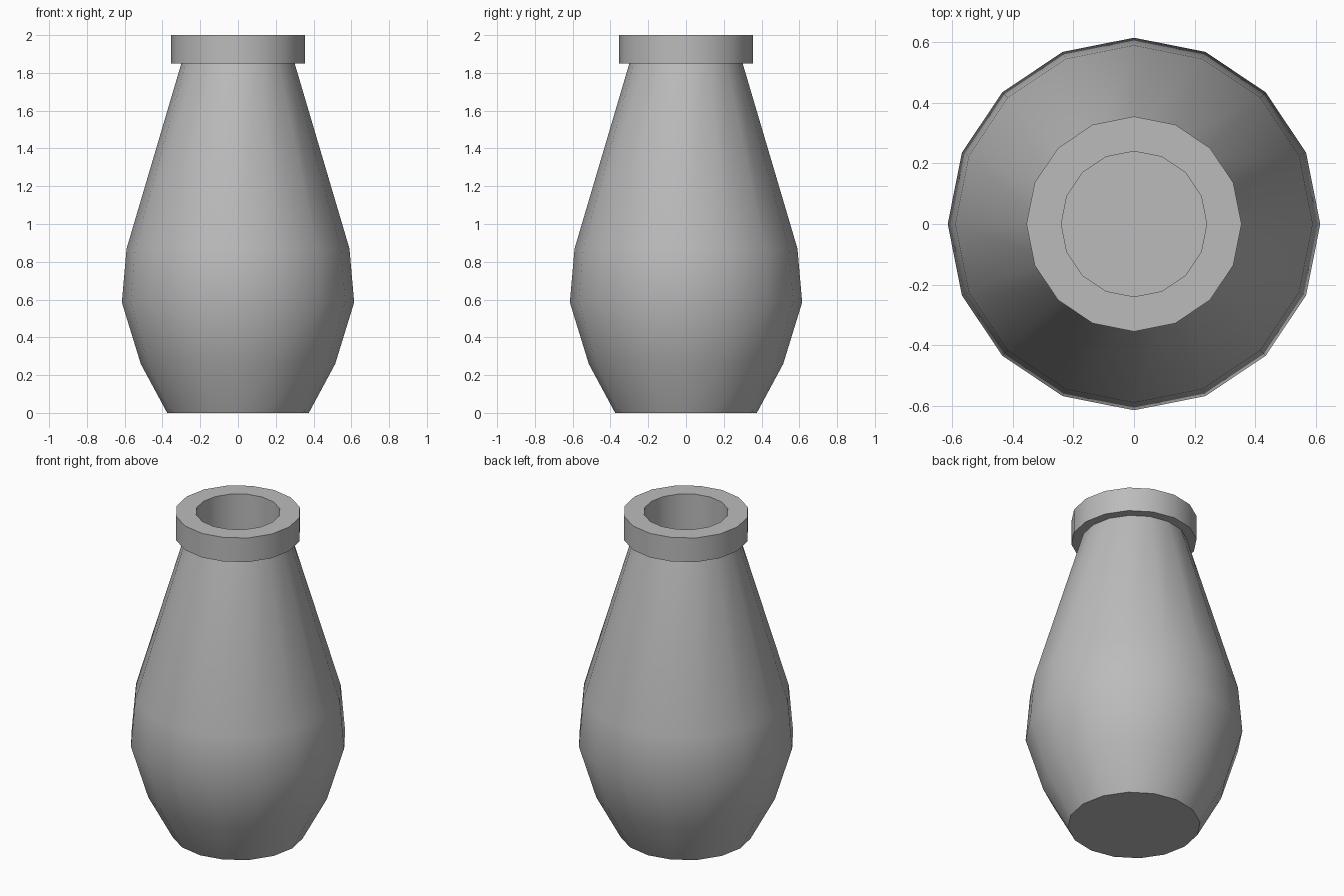
import bpy
import bmesh
from math import cos, sin, tau, radians

SIDES = 16

cube = bpy.data.objects.get("Cube")
if cube:
    bpy.data.objects.remove(cube, do_unlink=True)

# Single plain grey finish
grey = bpy.data.materials.new("plain grey")
grey.use_nodes = True
grey.diffuse_color = (0.5, 0.5, 0.5, 1)
shader = next(n for n in grey.node_tree.nodes if n.type == 'BSDF_PRINCIPLED')
shader.inputs["Base Color"].default_value = grey.diffuse_color


def lathe(name, profile, cap_start=False, cap_end=False):
    """Turn a (radius, height) profile around z, optionally closing its ends."""
    bm = bmesh.new()
    rings = [[bm.verts.new((r * cos(tau * i / SIDES), r * sin(tau * i / SIDES), z))
              for i in range(SIDES)] for r, z in profile]
    for low, high in zip(rings, rings[1:]):
        for i in range(SIDES):
            j = (i + 1) % SIDES
            bm.faces.new((low[i], low[j], high[j], high[i]))
    if cap_start:
        bm.faces.new(rings[0][::-1])
    if cap_end:
        bm.faces.new(rings[-1])
    mesh = bpy.data.meshes.new(name)
    bm.to_mesh(mesh)
    bm.free()
    mesh.materials.append(grey)
    obj = bpy.data.objects.new(name, mesh)
    bpy.context.collection.objects.link(obj)
    bpy.ops.object.select_all(action='DESELECT')
    obj.select_set(True)
    bpy.context.view_layer.objects.active = obj
    bpy.ops.object.shade_smooth_by_angle(angle=radians(35))
    return obj


# Rounded body with a flat base, tapering to the neck
lathe("vase_body", [(0.375, 0), (0.515, 0.26), (0.615, 0.585),
                    (0.59, 0.87), (0.30, 1.85)], cap_start=True)

# Thick collar whose mouth sinks to a shallow floor
lathe("vase_rim", [(0.30, 1.85), (0.355, 1.85), (0.355, 2),
                   (0.24, 2), (0.24, 1.78)], cap_end=True)
